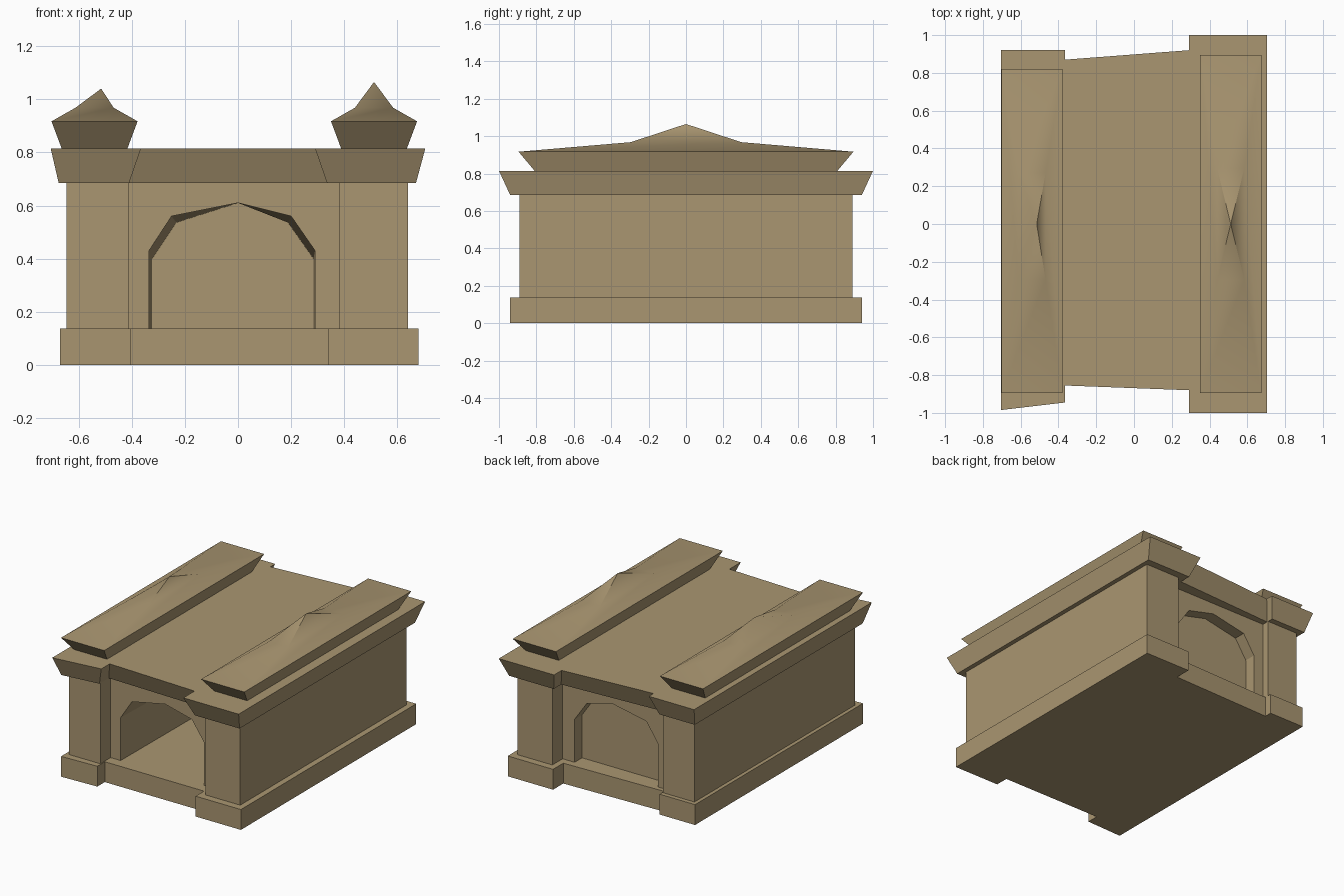
import bpy
import bmesh
import math

if "Cube" in bpy.data.objects:
    bpy.data.objects.remove(bpy.data.objects["Cube"], do_unlink=True)

# Single sandstone colour
stone = bpy.data.materials.new("sandstone")
stone.use_nodes = True
STONE = (0.40, 0.305, 0.165, 1)
stone.diffuse_color = STONE
bsdf = next(n for n in stone.node_tree.nodes if n.type == "BSDF_PRINCIPLED")
bsdf.inputs["Base Color"].default_value = STONE
bsdf.inputs["Roughness"].default_value = 0.9


def loft(name, rings, tip=None, smooth=None):
    """Skin matching rings of points, capping the ends or closing to a tip."""
    bm = bmesh.new()
    loops = [[bm.verts.new(p) for p in ring] for ring in rings]
    for a, b in zip(loops, loops[1:]):
        for i in range(len(a)):
            j = (i + 1) % len(a)
            bm.faces.new((a[i], a[j], b[j], b[i]))
    bm.faces.new(loops[0])
    if tip:
        top = bm.verts.new(tip)
        last = loops[-1]
        for i in range(len(last)):
            bm.faces.new((last[i], last[(i + 1) % len(last)], top))
    else:
        bm.faces.new(loops[-1])
    bmesh.ops.recalc_face_normals(bm, faces=bm.faces)
    mesh = bpy.data.meshes.new(name)
    bm.to_mesh(mesh)
    bm.free()
    mesh.materials.append(stone)
    obj = bpy.data.objects.new(name, mesh)
    bpy.context.collection.objects.link(obj)
    if smooth:
        bpy.ops.object.select_all(action="DESELECT")
        obj.select_set(True)
        bpy.context.view_layer.objects.active = obj
        bpy.ops.object.shade_smooth_by_angle(angle=math.radians(smooth))
    return obj


def rect(x0, x1, y0, y1, z):
    return [(x0, y0, z), (x1, y0, z), (x1, y1, z), (x0, y1, z)]


def plan(left, right, front, back, z):
    """I-shaped plan; front and back list y at left wing, middle, right wing."""
    (a, b), (c, d) = left, right
    f, k = front, back
    return [(a, f[0], z), (b, f[1], z), (b, f[2], z), (c, f[3], z), (c, f[4], z), (d, f[4], z),
            (d, k[4], z), (c, k[4], z), (c, k[3], z), (b, k[2], z), (b, k[1], z), (a, k[0], z)]


# Stepped plinth
left, right = (-0.67, -0.405), (0.34, 0.68)
front, back = (-0.94, -0.93, -0.85, -0.85, -0.94), (0.86, 0.86, 0.81, 0.83, 0.94)
loft("plinth", [plan(left, right, front, back, z) for z in (0, 0.138)])

# Flared cornice and flat roof
loft("cornice", [
    plan((-0.675, -0.41), (0.335, 0.67), (-0.93, -0.9, -0.8, -0.82, -0.94),
         (0.87, 0.87, 0.82, 0.86, 0.94), 0.685),
    plan((-0.705, -0.365), (0.29, 0.705), (-0.985, -0.945, -0.855, -0.88, -1),
         (0.92, 0.92, 0.87, 0.92, 1), 0.815)])

# Solid side wings
loft("left_wing", [rect(0.38, 0.64, -0.89, 0.89, z) for z in (0.13, 0.69)])
loft("right_wing", [rect(-0.645, -0.41, -0.89, 0.83, z) for z in (0.13, 0.69)])


# Arched middle: a deep front hall, an end wall and a shallow rear niche
def arch_wall(y, inset):
    i = inset
    half = [(-0.335 + i, 0.13), (-0.335 + i, 0.43 - 2.5 * i), (-0.25 + 1.5 * i, 0.56 - 2 * i),
            (0, 0.61), (0.2 - i, 0.56 - 2 * i), (0.29 - i / 2, 0.43 - 2.5 * i), (0.29 - i / 2, 0.13)]
    outer = [(0.4, 0.13), (0.4, 0.69), (-0.43, 0.69), (-0.43, 0.13)]
    return [(x, y, z) for x, z in half + outer]


loft("front_arch", [arch_wall(-0.78, 0), arch_wall(0.65, 0.012)])
loft("end_wall", [rect(-0.43, 0.4, 0.65, 0.7, z) for z in (0.13, 0.69)])
loft("rear_arch", [arch_wall(0.7, 0), arch_wall(0.78, 0)])

# Peaked crests along both roof edges
for name, cx, peak, y0, y1 in (("left_crest", 0.512, 1.065, -0.895, 0.895),
                               ("right_crest", -0.54, 1.04, -0.895, 0.82)):
    rings = []
    for half, end, z in ((0.122, 0.9, 0.81), (0.162, 1, 0.917), (0.072, 0.33, 0.968)):
        rings.append(rect(cx - half, cx + half, y0 * end, y1 * end, z))
    tip_x = cx if cx > 0 else cx + 0.025
    loft(name, rings, tip=(tip_x, 0, peak), smooth=45)
